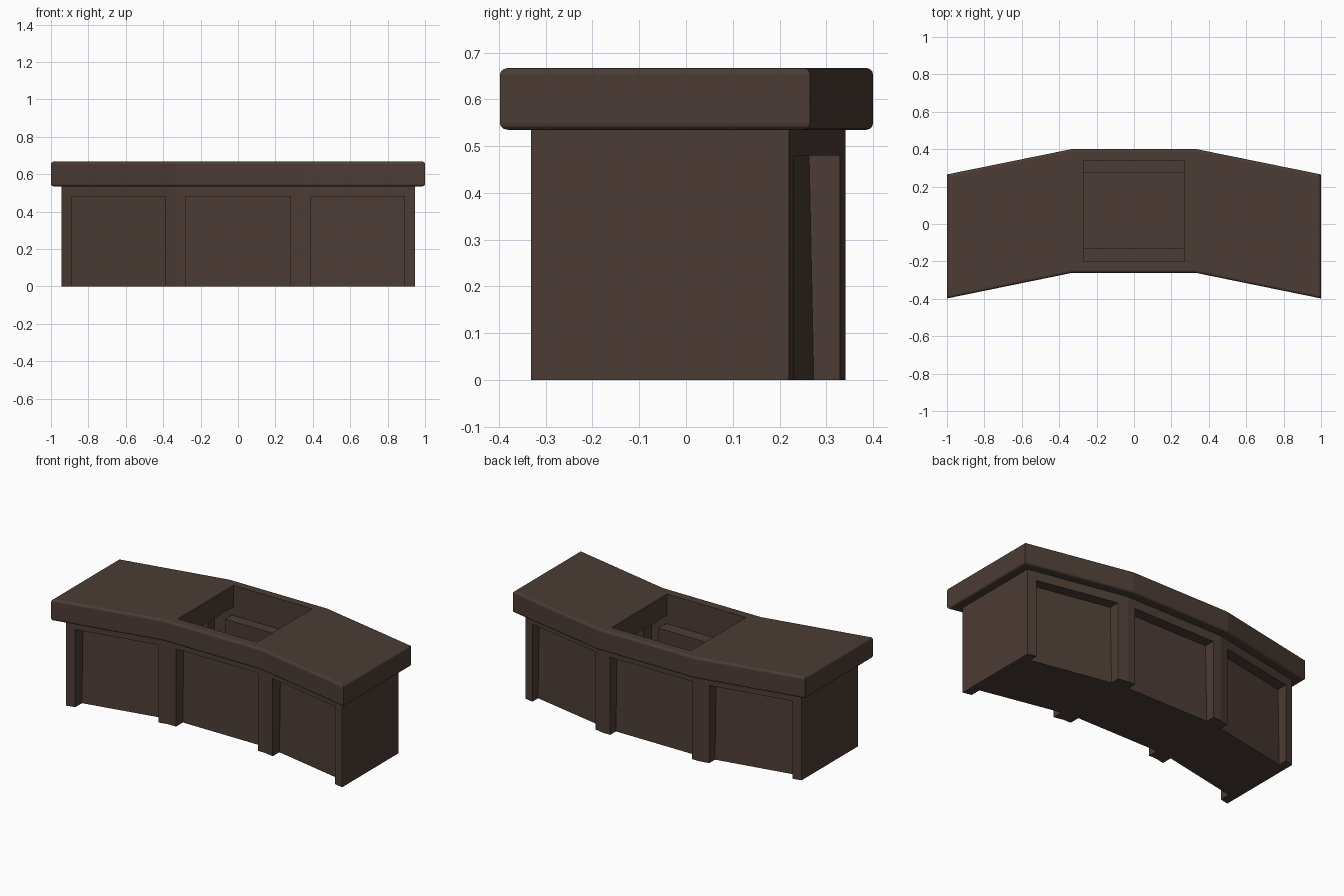
import bpy, bmesh

if "Cube" in bpy.data.objects:
    bpy.data.objects.remove(bpy.data.objects["Cube"])

wood = bpy.data.materials.new("dark_brown_wood")
wood.diffuse_color = (0.072, 0.045, 0.036, 1)
wood.use_nodes = True
wood.node_tree.nodes["Principled BSDF"].inputs["Base Color"].default_value = wood.diffuse_color


def add_object(name, bm):
    bmesh.ops.recalc_face_normals(bm, faces=bm.faces)
    me = bpy.data.meshes.new(name)
    bm.to_mesh(me)
    bm.free()
    ob = bpy.data.objects.new(name, me)
    bpy.context.collection.objects.link(ob)
    me.materials.append(wood)
    return ob


def prism(outline, z0, z1):
    bm = bmesh.new()
    low = [bm.verts.new((x, y, z0)) for x, y in outline]
    f = bm.faces.new(low)
    up = bmesh.ops.extrude_face_region(bm, geom=[f])["geom"]
    for v in up:
        if isinstance(v, bmesh.types.BMVert):
            v.co.z = z1
    return bm


# worktop: bent slab with rounded rims and a rectangular well
top_outline = [(-1, -.398), (-.335, -.262), (.335, -.262), (1, -.398),
               (1, .265), (.335, .4), (-.335, .4), (-1, .265)]
bm = prism(top_outline, .535, .667)
rims = [e for e in bm.edges if abs(e.verts[0].co.z - e.verts[1].co.z) < 1e-4]
bmesh.ops.bevel(bm, geom=rims, offset=.014, segments=3, profile=.5, affect='EDGES')
worktop = add_object("worktop", bm)
cutter = add_object("well_cutter", prism([(-.27, -.2), (.27, -.2), (.27, .34), (-.27, .34)], .4, .8))
cutter.hide_render = True
mod = worktop.modifiers.new("well", 'BOOLEAN')
mod.operation = 'DIFFERENCE'
mod.solver = 'EXACT'
mod.object = cutter
bpy.context.view_layer.objects.active = worktop
bpy.ops.object.modifier_apply(modifier="well")
bpy.data.objects.remove(cutter)

# body: hollow shell, with three recessed panels on the front and on the back
H_PANEL, H_BODY = .48, .537
front = [(-.945, -.332), (-.33, -.206), (.33, -.206), (.945, -.332)]
back = [(.945, .22), (.33, .341), (-.33, .341), (-.945, .22)]
bm = bmesh.new()
bottom_loop = []


def wall(a, b):
    """Outer wall between plan points a and b, with a panel recess in it."""
    s = 1 if b[0] > a[0] else -1                 # recess direction along y
    mid = (a[0] + b[0]) / 2
    if abs(mid) < .1:
        xs = (-.28, .28)
    else:
        xs = (.39, .89) if mid > 0 else (-.89, -.39)
    if s < 0:
        xs = xs[::-1]

    def at(x):
        return a[1] + (b[1] - a[1]) * (x - a[0]) / (b[0] - a[0])
    p, q = [(x, at(x)) for x in xs]
    deep = .076 if s > 0 else .066

    def inner(pt, d):
        return (pt[0], pt[1] + s * d)

    def V(pt, z):
        return bm.verts.new((*pt, z))

    def quad(*vs):
        bm.faces.new([V(pt, z) for pt, z in vs])
    pt, qt = inner(p, deep), inner(q, deep)
    pb, qb = inner(p, deep - .01), inner(q, deep - .01)
    for m, n in ((a, p), (q, b)):                # posts beside the panel
        quad((m, 0), (n, 0), (n, H_PANEL), (m, H_PANEL))
        quad((m, H_PANEL), (n, H_PANEL), (n, H_BODY), (m, H_BODY))
    quad((p, H_PANEL), (q, H_PANEL), (q, H_BODY), (p, H_BODY))
    quad((p, 0), (pb, 0), (pt, H_PANEL), (p, H_PANEL))
    quad((qb, 0), (q, 0), (q, H_PANEL), (qt, H_PANEL))
    quad((pb, 0), (qb, 0), (qt, H_PANEL), (pt, H_PANEL))
    quad((p, H_PANEL), (pt, H_PANEL), (qt, H_PANEL), (q, H_PANEL))
    bottom_loop.extend([a, p, pb, qb, q])


for side in (front, back):
    for a, b in zip(side, side[1:]):
        wall(a, b)
    bottom_loop.append(side[-1])

# flat ends of the body
for a, b in ((front[-1], back[0]), (back[-1], front[0])):
    for z0, z1 in ((0, H_PANEL), (H_PANEL, H_BODY)):
        bm.faces.new([bm.verts.new((*c, z)) for c, z in ((a, z0), (b, z0), (b, z1), (a, z1))])

# underside
bm.faces.new([bm.verts.new((x, y, 0)) for x, y in bottom_loop])
bmesh.ops.remove_doubles(bm, verts=bm.verts, dist=1e-4)
add_object("desk_body", bm)
